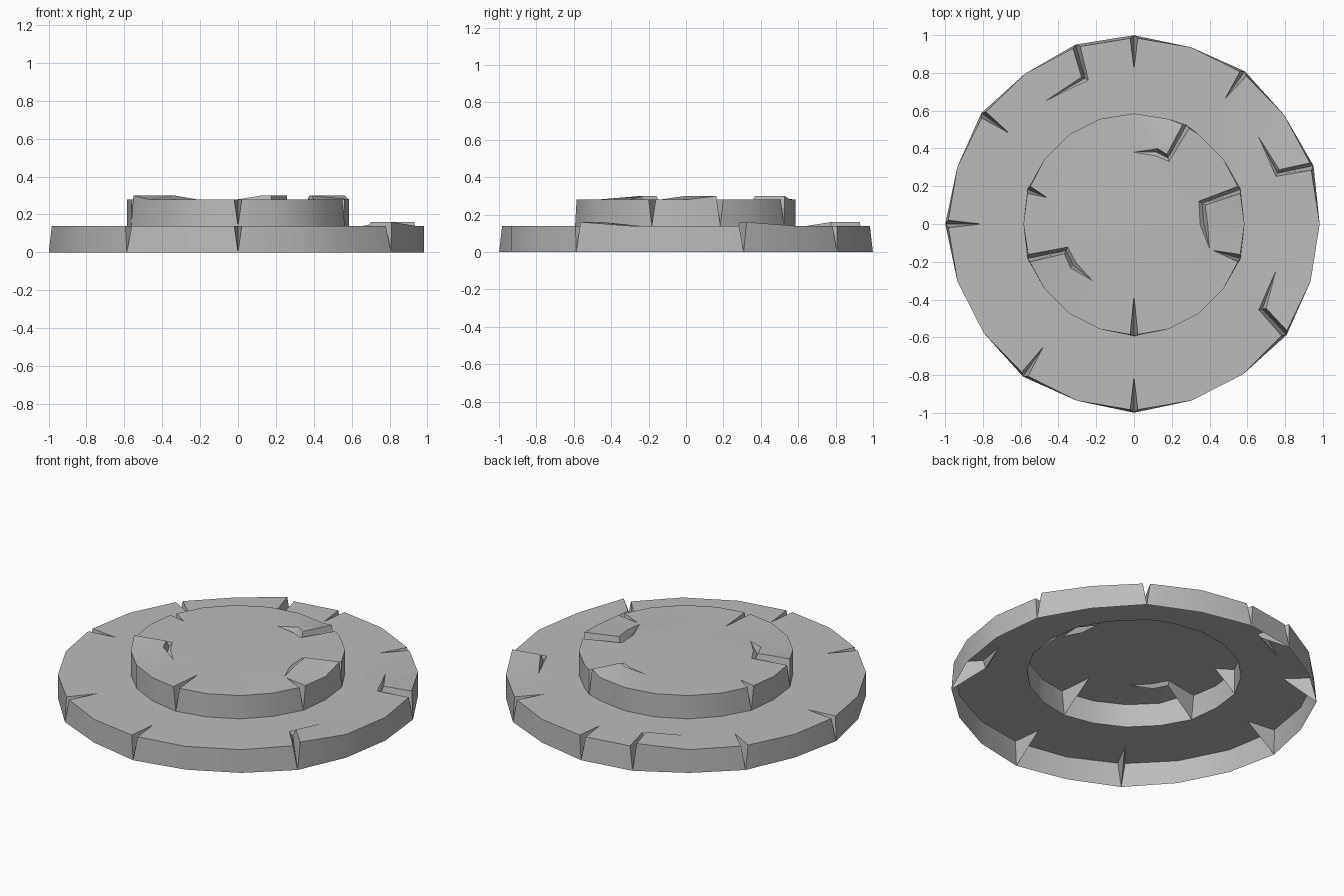
import bpy, bmesh
from math import sin, cos, radians
from mathutils import Vector

cube = bpy.data.objects.get("Cube")
if cube:
    bpy.data.objects.remove(cube, do_unlink=True)

stone = bpy.data.materials.new("grey_stone")
stone.use_nodes = True
GREY = (0.5, 0.5, 0.5, 1)
stone.diffuse_color = GREY
stone.node_tree.nodes["Principled BSDF"].inputs["Base Color"].default_value = GREY

STEP = 18       # degrees per side
GAP = 0.02      # half width of a crack
LIFT = 0.02     # height of the slab lip along a bent crack


def polar(r, deg, z):
    a = radians(deg)
    return Vector((r * cos(a), r * sin(a), z))


def crack_sides(rim, path, z):
    """Offset a crack path to both sides; the inside of a bend is raised."""
    pts = [rim.to_2d()] + [Vector(p) for p in path]
    dirs = [(b - a).normalized() for a, b in zip(pts, pts[1:])]
    bend = dirs[0].cross(dirs[-1]) if len(dirs) > 1 else 0
    cw, ccw = [], []
    for i, p in enumerate(pts[:-1]):
        d = dirs[i] if i == 0 else (dirs[i - 1] + dirs[i]).normalized()
        n = Vector((d.y, -d.x)) * GAP
        for side, s in ((cw, -1), (ccw, 1)):
            q = p + n * s
            up = LIFT if bend * s < -0.01 else 0
            side.append(Vector((q.x, q.y, z + up)))
    mid = [Vector((p.x, p.y, z - 0.02)) for p in pts[1:-1]]
    return cw, ccw, mid, Vector((pts[-1].x, pts[-1].y, z))


def make_tier(name, r, z0, z1, cracks, flare, hole=None):
    """Open-bottomed stone disc with cracks cut in from its rim."""
    bm = bmesh.new()
    add = bm.verts.new
    loop, walls, foot = [], [], []
    for deg in sorted(set(range(0, 360, STEP)) | set(cracks)):
        if deg not in cracks:
            top, bot = add(polar(r, deg, z1)), add(polar(r, deg, z0))
            loop.append(top)
            walls.append((top, top, bot))
        else:
            cw, ccw, mid, tip = crack_sides(polar(r, deg, z1), cracks[deg], z1)
            bot, tip = add(polar(r + flare, deg, z0)), add(tip)
            left, right = [add(v) for v in cw], [add(v) for v in ccw]
            groove = [bot] + [add(v) for v in mid] + [tip]
            # sloping faces inside the crack
            for side in (left + [tip], right + [tip]):
                for i in range(len(side) - 1):
                    quad = [side[i], side[i + 1], groove[i + 1], groove[i]]
                    bm.faces.new(list(dict.fromkeys(quad)))
            loop += left + [tip] + right[::-1]
            walls.append((left[0], right[0], bot))
        foot.append(bot.co.copy())
    # outer wall
    for a, b in zip(walls, walls[1:] + walls[:1]):
        bm.faces.new((a[1], a[2], b[2], b[0]))
    # top surface, around the hole if there is one
    rings = [loop]
    if hole:
        rings.append([add((p.x, p.y, z1)) for p in hole])
    edges = []
    for ring in rings:
        for a, b in zip(ring, ring[1:] + ring[:1]):
            edges.append(bm.edges.get((a, b)) or bm.edges.new((a, b)))
    bmesh.ops.triangle_fill(bm, edges=edges, use_beauty=True, normal=(0, 0, 1))
    bmesh.ops.recalc_face_normals(bm, faces=bm.faces[:])
    if sum(f.normal.z * f.calc_area() for f in bm.faces) < 0:
        bmesh.ops.reverse_faces(bm, faces=bm.faces[:])
    mesh = bpy.data.meshes.new(name)
    bm.to_mesh(mesh)
    bm.free()
    mesh.materials.append(stone)
    obj = bpy.data.objects.new(name, mesh)
    bpy.context.collection.objects.link(obj)
    bpy.ops.object.select_all(action="DESELECT")
    obj.select_set(True)
    bpy.context.view_layer.objects.active = obj
    bpy.ops.object.shade_smooth_by_angle(angle=radians(25))
    return foot


# rim angle of each crack and the points it runs through
upper_cracks = {
    18: [(0.36, 0.11), (0.37, 0.0), (0.4, -0.13)],
    62: [(0.18, 0.35), (0.12, 0.38), (0.0, 0.38)],
    162: [(-0.46, 0.14)],
    198: [(-0.36, -0.14), (-0.32, -0.22), (-0.22, -0.3)],
    270: [(0.0, -0.38)],
    342: [(0.42, -0.14)],
}
lower_cracks = {
    18: [(0.76, 0.27), (0.66, 0.46)],
    54: [(0.48, 0.66)],
    90: [(0.0, 0.82)],
    108: [(-0.26, 0.77), (-0.47, 0.65)],
    144: [(-0.66, 0.48)],
    180: [(-0.81, 0.0)],
    234: [(-0.48, -0.65)],
    270: [(0.0, -0.81)],
    324: [(0.68, -0.45), (0.75, -0.25)],
}

inner_ring = make_tier("upper_tier", 0.585, 0.14, 0.28, upper_cracks, 0.008)
make_tier("lower_tier", 0.983, 0.0, 0.14, lower_cracks, 0.016, inner_ring)
